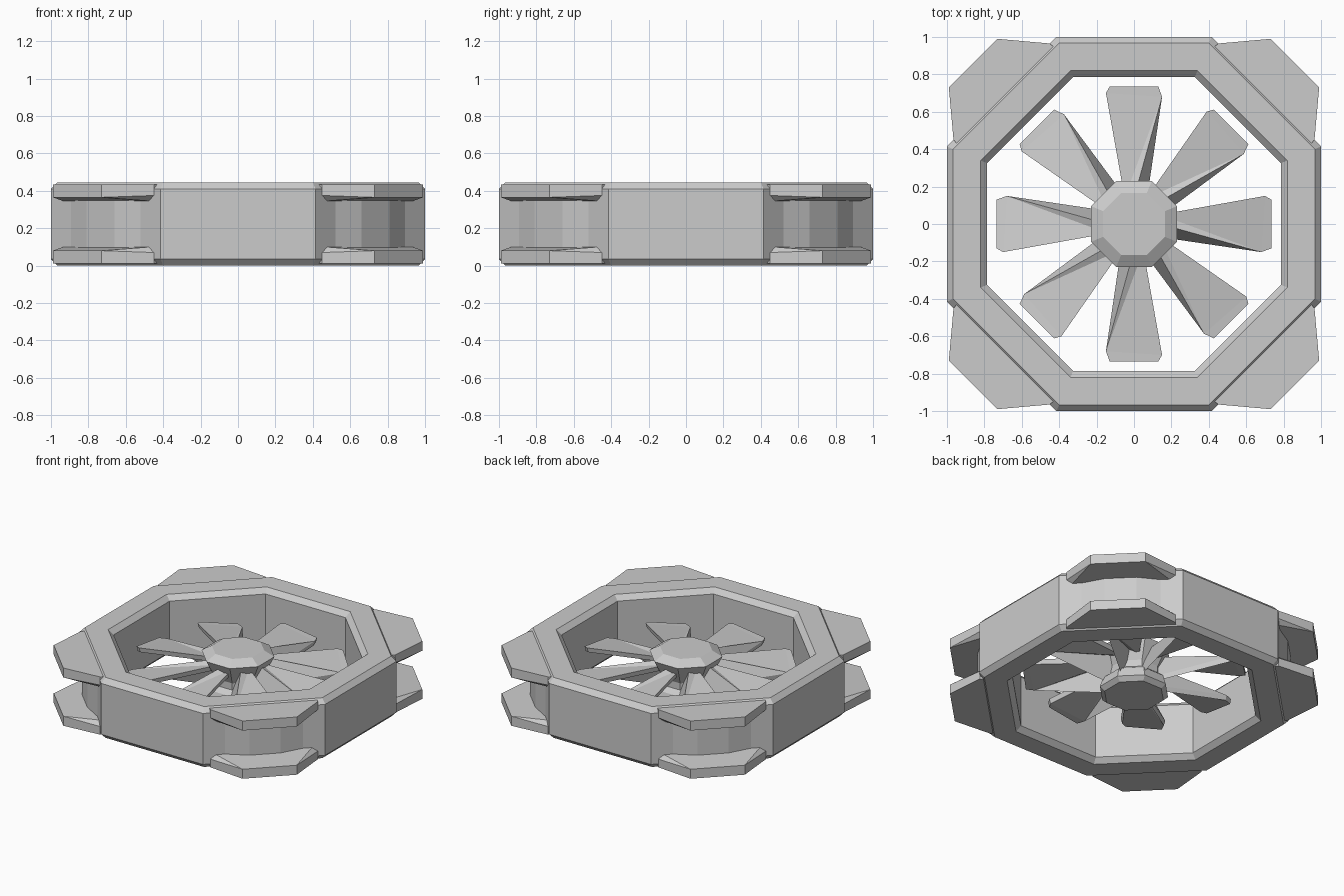
import bpy, bmesh, math
from mathutils import Matrix, Vector

if "Cube" in bpy.data.objects:
    bpy.data.objects.remove(bpy.data.objects["Cube"])

HEIGHT = 0.445
grey = bpy.data.materials.new("plain_grey")
grey.use_nodes = True
GREY = (0.6, 0.6, 0.6, 1)
grey.diffuse_color = GREY
grey.node_tree.nodes["Principled BSDF"].inputs["Base Color"].default_value = GREY


def finish(name, bm):
    bmesh.ops.recalc_face_normals(bm, faces=bm.faces[:])
    bmesh.ops.dissolve_limit(bm, angle_limit=0.01, verts=bm.verts[:], edges=bm.edges[:])
    mesh = bpy.data.meshes.new(name)
    bm.to_mesh(mesh)
    bm.free()
    mesh.materials.append(grey)
    obj = bpy.data.objects.new(name, mesh)
    bpy.context.collection.objects.link(obj)
    return obj


def octagon(bm, apothem, z):
    r = apothem / math.cos(math.pi / 8)
    angles = [math.pi / 8 + i * math.pi / 4 for i in range(8)]
    return [bm.verts.new((r * math.cos(a), r * math.sin(a), z)) for a in angles]


def bridge(bm, low, high):
    n = len(low)
    for i in range(n):
        j = (i + 1) % n
        bm.faces.new((low[i], low[j], high[j], high[i]))


def lathe(name, profile, closed):
    # Octagonal sweep of (apothem, height) pairs
    bm = bmesh.new()
    rings = [octagon(bm, a, z) for a, z in profile]
    for low, high in zip(rings, rings[1:]):
        bridge(bm, low, high)
    if closed:
        bridge(bm, rings[-1], rings[0])
    else:
        bm.faces.new(rings[0])
        bm.faces.new(rings[-1])
    return finish(name, bm)


def hull(name, points, turn):
    bm = bmesh.new()
    for p in points:
        bm.verts.new(Matrix.Rotation(turn, 3, 'Z') @ Vector(p))
    bmesh.ops.convex_hull(bm, input=bm.verts[:])
    return finish(name, bm)


# Outer frame with chamfered rims
half = [(0.785, 0.41), (0.82, HEIGHT), (0.967, HEIGHT), (1.0, 0.41)]
lathe("frame_ring", half + [(a, HEIGHT - z) for a, z in reversed(half)], True)

# Corner flanges, top and bottom, and the bulging wall between them
edge = [(0.45, 0.965, 0.375), (0.73, 0.99, 0.365), (0.4, 0.92, 0.34)]
edge += [(y, x, z) for x, y, z in edge]
flange = edge + [(x, y, 0.435) for x, y, z in edge]
wall = [(0.51, 0.9), (0.66, 0.81), (0.5, 0.85)]
wall += [(y, x) for x, y in wall]
for i, corner in enumerate(("back_left", "back_right", "front_right", "front_left")):
    turn = i * math.pi / 2
    hull(corner + "_upper_flange", flange, turn)
    hull(corner + "_lower_flange", [(x, y, HEIGHT - z) for x, y, z in flange], turn)
    hull(corner + "_wall", [(x, y, z) for x, y in wall for z in (0.05, 0.395)], turn)

# Hub with a narrow waist
lathe("hub", [(0.19, 0.04), (0.22, 0.07), (0.2, 0.14), (0.165, 0.17),
              (0.165, 0.22), (0.23, 0.36), (0.165, 0.4)], False)

# Twisted blades: steep at the root, nearly flat at the tip
outline = [(-0.05, 0.14, 0.31), (0, 0.14, 0.33), (0.07, 0.14, 0.14), (0.15, 0.68, 0.23),
           (0.13, 0.735, 0.23), (-0.13, 0.735, 0.265), (-0.15, 0.7, 0.27)]
bm = bmesh.new()
for k in range(8):
    spin = Matrix.Rotation(k * math.pi / 4, 3, 'Z')
    top = [bm.verts.new(spin @ Vector(p)) for p in outline]
    low = [bm.verts.new(spin @ Vector((x * 0.93, y, z - 0.035))) for x, y, z in outline]
    for skin in (top, low):
        for ids in ((0, 1, 3), (0, 3, 6), (1, 2, 3), (3, 4, 5, 6)):
            bm.faces.new([skin[i] for i in ids])
    bridge(bm, low, top)
finish("fan_blades", bm)
